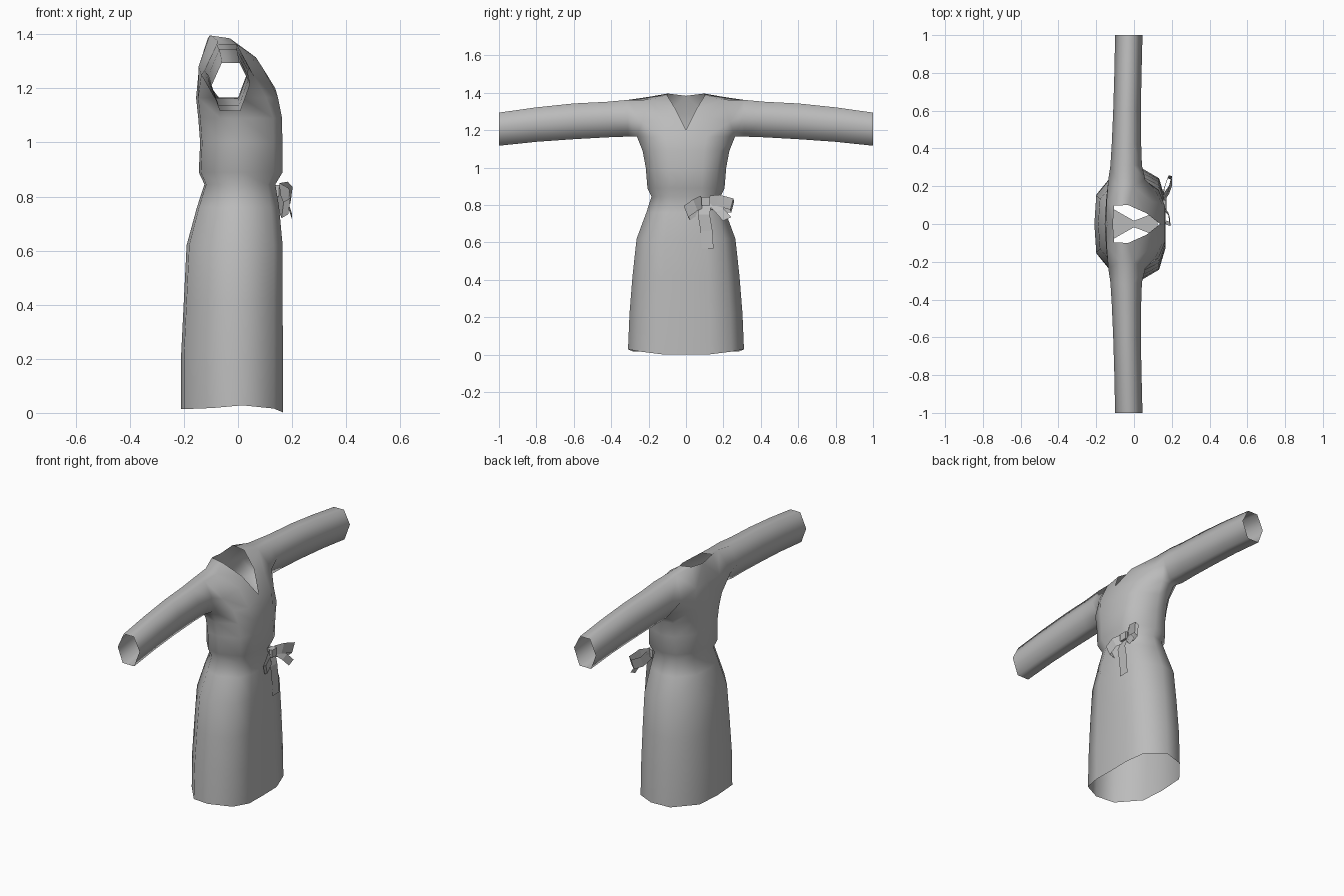
import bpy, bmesh, math
from mathutils import Vector

if "Cube" in bpy.data.objects:
    bpy.data.objects.remove(bpy.data.objects["Cube"])

grey = bpy.data.materials.new("grey_cloth")
grey.diffuse_color = (0.5, 0.5, 0.5, 1)
grey.use_nodes = True
grey.node_tree.nodes["Principled BSDF"].inputs["Base Color"].default_value = grey.diffuse_color


def finish(name, bm, mirror=False):
    bmesh.ops.recalc_face_normals(bm, faces=bm.faces)
    me = bpy.data.meshes.new(name)
    bm.to_mesh(me)
    bm.free()
    me.materials.append(grey)
    ob = bpy.data.objects.new(name, me)
    bpy.context.collection.objects.link(ob)
    bpy.context.view_layer.objects.active = ob
    ob.select_set(True)
    if mirror:
        m = ob.modifiers.new("mirror", 'MIRROR')
        m.use_axis = (False, True, False)
        m.merge_threshold = 0.002
    return ob


# --- robe: half of the garment, mirrored across y ---
bm = bmesh.new()
V = lambda *p: bm.verts.new(p)
F = lambda *v: bm.faces.new(v)

# column positions around the half ring: (depth factor, width factor)
cols = [(1, 0), (1, .42), (.8, .78), (.1, 1), (-.45, .92), (-.95, .5), (-1, 0)]
# rings: z, front x, back x, half width
rings = [(0, .166, .21, .31), (.22, .166, .21, .302), (.42, .165, .2, .286),
         (.62, .165, .19, .264), (.76, .152, .152, .212), (.845, .138, .124, .184),
         (.89, .165, .145, .206), (1.0, .164, .14, .215), (1.09, .163, .147, .232),
         (1.165, .148, .155, .262)]
hem = [0, .002, .016, .028, .018, .014, .014]
grid = []
for i, (z, fx, bx, w) in enumerate(rings):
    row = []
    for j, (cx, cy) in enumerate(cols):
        lift = hem[j] if i == 0 else 0
        if i == len(rings) - 1 and j == 0:
            lift = .035          # lowest point of the neckline
        row.append(V(cx * (fx if cx > 0 else bx), cy * w, z + lift))
    if grid:
        for j in range(6):
            F(grid[-1][j], grid[-1][j + 1], row[j + 1], row[j])
    grid.append(row)
c = grid[-1]
c[0].co.x = .138
c[2].co = (.105, .19, 1.165)
c[3].co.y = c[4].co.y = .262

# chest, shoulder and back yoke
hf, tf = V(.06, .235, 1.245), V(-.005, .2, 1.363)
tb, hb = V(-.075, .2, 1.378), V(-.136, .235, 1.25)
v1, v2 = V(.066, .057, 1.315), V(-.03, .1, 1.385)
mid = V(.095, .12, 1.27)
k1, k0 = V(-.105, .098, 1.396), V(-.112, 0, 1.384)
b1, b0 = V(-.146, .11, 1.28), V(-.144, 0, 1.28)
F(c[2], c[3], hf)
F(c[1], c[2], hf, mid)
F(c[0], c[1], mid, v1)
F(v1, mid, tf, v2)
F(mid, hf, tf)
F(v2, tf, tb, k1)
F(c[4], c[5], hb)
F(c[5], b1, hb)
F(c[5], c[6], b0, b1)
F(b1, k1, tb, hb)
F(b1, b0, k0, k1)

# sleeve: six-sided tube, open at the cuff
ring = [c[3], hf, tf, tb, hb, c[4]]
for y, bot, top, f, b in [(.31, 1.166, 1.362, .042, -.125), (.42, 1.162, 1.352, .038, -.118),
                          (.6, 1.152, 1.343, .036, -.11), (.8, 1.138, 1.322, .04, -.104),
                          (1.0, 1.117, 1.294, .045, -.1)]:
    h = (bot + top) / 2
    m, r = (f + b) / 2, (f - b) / 2
    new = [V(m + .5 * r, y, bot), V(f, y, h + .01), V(m + .45 * r, y, top),
           V(m - .45 * r, y, top), V(b, y, h), V(m - .55 * r, y, bot)]
    for k in range(6):
        n = (k + 1) % 6
        F(ring[k], ring[n], new[n], new[k])
    ring = new

robe = finish("robe", bm, mirror=True)
bpy.ops.object.shade_smooth_by_angle(angle=math.radians(80))
robe.select_set(False)

# --- inner waist panel: narrow in the middle, seen through the neckline ---
bm = bmesh.new()
outline = [(-.12, -.085), (0, -.017), (.125, -.065), (.125, .065), (0, .017), (-.12, .085)]
p = [bm.verts.new((x, y, .85)) for x, y in outline]
bm.faces.new((p[0], p[1], p[4], p[5]))
bm.faces.new((p[1], p[2], p[3], p[4]))
finish("inner_waist_panel", bm).select_set(False)


# --- tie belt bow: flat ribbons given by centre points and a half-width vector ---
def ribbon(name, pts, half):
    bm = bmesh.new()
    prev = None
    for q in pts:
        pair = [bm.verts.new(Vector(q) + Vector(half) * s) for s in (-1, 1)]
        if prev:
            bm.faces.new((prev[0], prev[1], pair[1], pair[0]))
        prev = pair
    finish(name, bm).select_set(False)


ribbon("bow_loop_left", [(.15, .09, .82), (.185, .05, .80), (.19, .0, .765), (.165, .01, .75),
                         (.155, .05, .775), (.15, .09, .815)], (.004, -.012, .03))
ribbon("bow_loop_right", [(.15, .12, .82), (.18, .17, .825), (.198, .245, .805), (.18, .25, .79),
                          (.16, .19, .79), (.15, .12, .815)], (.004, .008, .03))
ribbon("bow_tail_long", [(.15, .105, .815), (.172, .095, .75), (.17, .11, .66), (.172, .115, .568)],
       (0, .032, 0))
ribbon("bow_tail_short", [(.15, .13, .82), (.185, .18, .77), (.2, .22, .725)], (0, .022, .01))

# knot
bm = bmesh.new()
bmesh.ops.create_cube(bm, size=1)
for v in bm.verts:
    v.co = Vector((.152 + v.co.x * .035, .105 + v.co.y * .045, .82 + v.co.z * .045))
finish("bow_knot", bm).select_set(False)
